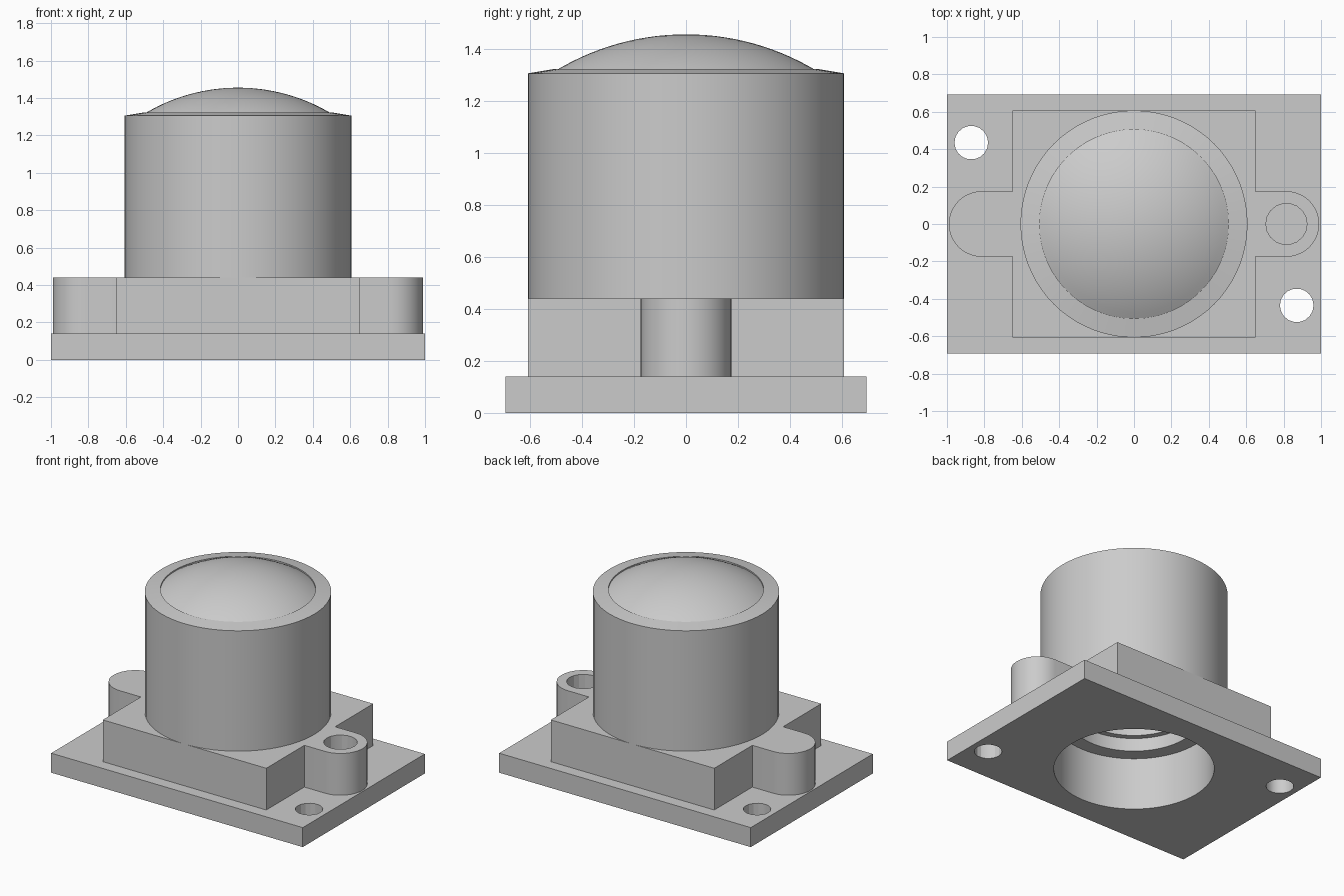
import bpy, bmesh, math

if "Cube" in bpy.data.objects:
    bpy.data.objects.remove(bpy.data.objects["Cube"])

grey = bpy.data.materials.new("light_grey")
grey.diffuse_color = (0.6, 0.6, 0.6, 1)
grey.use_nodes = True
grey.node_tree.nodes["Principled BSDF"].inputs["Base Color"].default_value = grey.diffuse_color


def finish(name, bm, smooth=True):
    bmesh.ops.recalc_face_normals(bm, faces=bm.faces)
    me = bpy.data.meshes.new(name)
    bm.to_mesh(me)
    bm.free()
    me.materials.append(grey)
    ob = bpy.data.objects.new(name, me)
    bpy.context.collection.objects.link(ob)
    if smooth:
        shade(ob)
    return ob


def activate(ob):
    bpy.ops.object.select_all(action='DESELECT')
    ob.select_set(True)
    bpy.context.view_layer.objects.active = ob


def shade(ob):
    activate(ob)
    bpy.ops.object.shade_smooth_by_angle(angle=math.radians(30))


def prism(name, outline, z0, z1):
    bm = bmesh.new()
    face = bm.faces.new([bm.verts.new((x, y, z0)) for x, y in outline])
    ext = bmesh.ops.extrude_face_region(bm, geom=[face])
    for v in ext["geom"]:
        if isinstance(v, bmesh.types.BMVert):
            v.co.z = z1
    return finish(name, bm, False)


def circle(x, y, r, n):
    return [(x + r * math.cos(2 * math.pi * i / n),
             y + r * math.sin(2 * math.pi * i / n)) for i in range(n)]


def lathe(name, profile, closed=False, n=72):
    bm = bmesh.new()
    vs = [bm.verts.new((r, 0, z)) for r, z in profile]
    edges = [bm.edges.new(p) for p in zip(vs, vs[1:])]
    if closed:
        edges.append(bm.edges.new((vs[-1], vs[0])))
    bmesh.ops.spin(bm, geom=vs + edges, axis=(0, 0, 1), cent=(0, 0, 0),
                   angle=2 * math.pi, steps=n)
    bmesh.ops.remove_doubles(bm, verts=bm.verts, dist=1e-4)
    return finish(name, bm)


def cut(ob, cutters):
    for c in cutters:
        m = ob.modifiers.new("cut", 'BOOLEAN')
        m.operation, m.solver, m.object = 'DIFFERENCE', 'EXACT', c
        activate(ob)
        bpy.ops.object.modifier_apply(modifier=m.name)
    shade(ob)


# Base plate with two diagonal screw holes
plate = prism("base_plate", [(-1, -.693), (1, -.693), (1, .693), (-1, .693)], 0, .14)

# Square block with a rounded ear on each side
ear = [(.815 + .175 * math.cos(a), .175 * math.sin(a))
       for a in (math.pi * (i / 20 - .5) for i in range(21))]
half = [(.65, -.607), (.65, -.175)] + ear + [(.65, .175), (.65, .607)]
block = prism("mount_block", half + [(-x, -y) for x, y in half], .14, .44)

# Stepped bore, screw holes and ear hole
bore = lathe("bore_cutter", [(0, -.1), (.52, -.1), (.52, .376), (.42, .376), (.42, .6), (0, .6)])
screws = [prism("screw_cutter", circle(s * -.87, s * .435, .09, 18), -.1, .3) for s in (1, -1)]
pin = prism("pin_cutter", circle(.815, 0, .11, 18), .1, .6)
cut(plate, [bore] + screws)
cut(block, [bore, pin])
for c in [bore, pin] + screws:
    bpy.data.objects.remove(c)

# Hollow barrel with a gently sloping rim
lathe("barrel", [(.607, .44), (.607, 1.305), (.505, 1.322), (.505, 1.27), (.38, 1.27),
                 (.38, .47), (.42, .47), (.42, .44)], closed=True)

# Domed lens: spherical cap with a flat underside
R, top, edge = .97, 1.455, .505
amax = math.asin(edge / R)
cap = [(R * math.sin(amax * i / 14), top - R * (1 - math.cos(amax * i / 14))) for i in range(15)]
lathe("lens", cap + [(edge, 1.272), (0, 1.272)])
